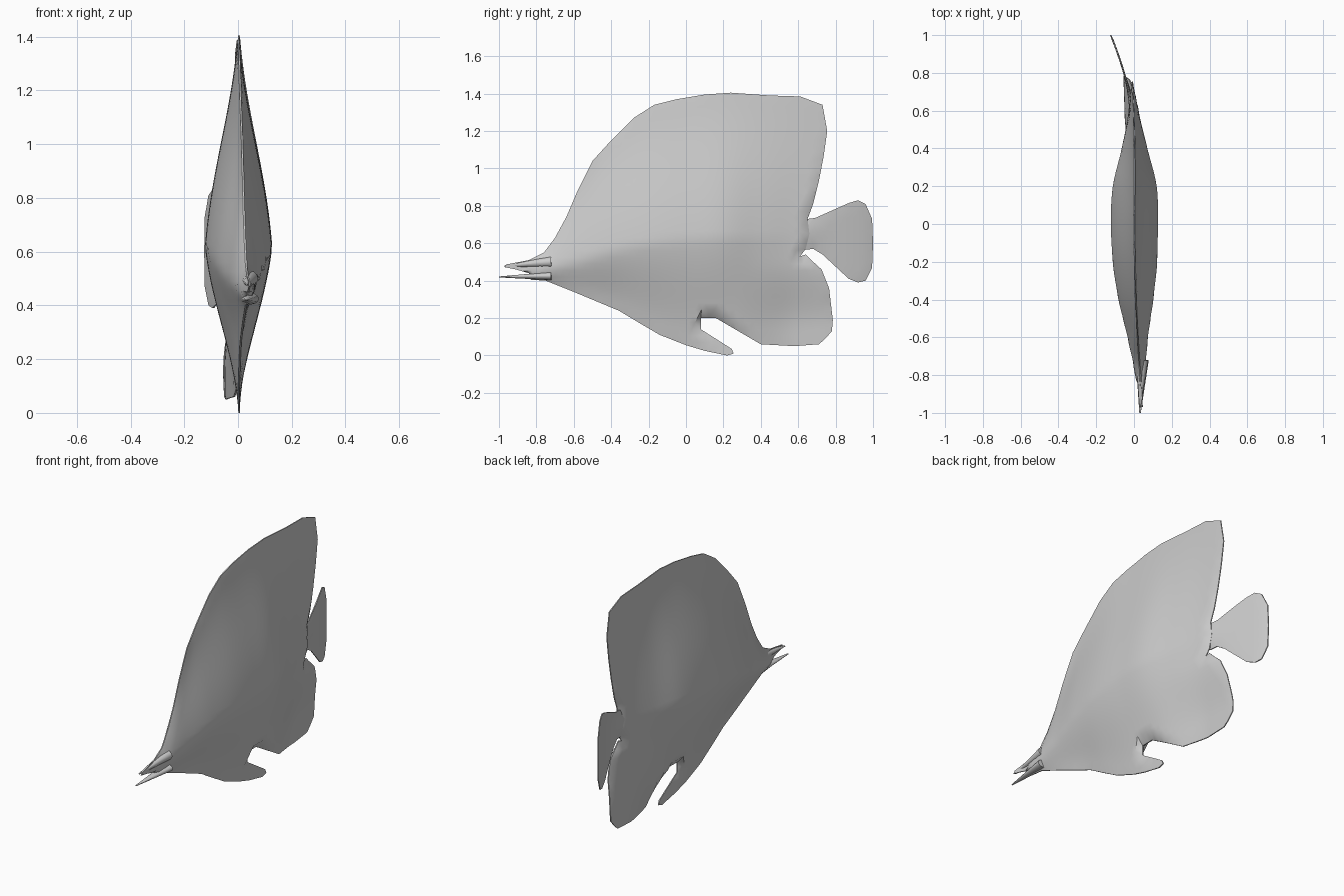
import bpy, bmesh, math
from mathutils import Vector, geometry

cube = bpy.data.objects.get("Cube")
if cube:
    bpy.data.objects.remove(cube)

grey = bpy.data.materials.new("plain grey")
grey.use_nodes = True
colour = (0.6, 0.6, 0.6, 1)
grey.diffuse_color = colour
grey.node_tree.nodes["Principled BSDF"].inputs["Base Color"].default_value = colour

RIM = 0.003   # half thickness of every fin edge
STEP = 0.035  # spacing of the surface points

# Side profile of the body with its back, belly and rear lower fins
BODY = [(-.97, .472), (-.91, .46), (-.84, .44), (-.83, .405), (-.75, .40),
        (-.6, .34), (-.36, .24), (-.26, .18), (-.14, .11), (0, .055),
        (.1, .025), (.22, 0), (.255, .01), (.245, .035), (.08, .14),
        (.08, .2), (.16, .2), (.4, .06), (.58, .05), (.71, .06),
        (.74, .085), (.78, .13), (.785, .19), (.765, .36), (.725, .46),
        (.67, .51), (.64, .54), (.61, .53), (.64, .57), (.66, .65),
        (.65, .73), (.68, .81), (.71, .93), (.735, 1.06), (.755, 1.2),
        (.73, 1.34), (.61, 1.385), (.45, 1.39), (.24, 1.405), (.1, 1.395),
        (-.05, 1.37), (-.17, 1.34), (-.28, 1.27), (-.4, 1.15), (-.5, 1.04),
        (-.58, .88), (-.64, .74), (-.7, .63), (-.76, .55), (-.84, .51), (-.96, .487)]

TAIL = [(.56, .6), (.64, .565), (.68, .57), (.73, .54), (.87, .41), (.92, .39),
        (.96, .4), (.995, .47), (1, .6), (.995, .73), (.96, .81), (.92, .83),
        (.87, .815), (.69, .735), (.65, .73), (.57, .7)]

# Cross-sections along the body: y, half width, lower, widest and upper height, bend
SECTIONS = [(-1, .01, .4, .45, .5, .045), (-.8, .025, .4, .45, .53, .033),
            (-.6, .052, .33, .5, .86, .02), (-.4, .09, .25, .56, 1.17, .01),
            (-.2, .115, .13, .6, 1.34, .005), (0, .122, .04, .62, 1.4, .002),
            (.2, .113, .03, .63, 1.41, .004), (.4, .065, .03, .63, 1.41, .003),
            (.6, .024, .03, .64, 1.4, -.002), (.8, .01, .03, .64, 1.4, -.01)]


def smooth(t):
    t = min(max(t, 0), 1)
    return t * t * (3 - 2 * t)


def section(y):
    """Smoothly interpolated cross-section at y."""
    i = max(j for j in range(len(SECTIONS) - 1) if j == 0 or SECTIONS[j][0] <= y)
    p0, p1, p2, p3 = (SECTIONS[min(max(i + k, 0), len(SECTIONS) - 1)] for k in (-1, 0, 1, 2))
    t = (y - p1[0]) / (p2[0] - p1[0])
    return [b + t * (c - a + t * (2 * a - 5 * b + 4 * c - d + t * (3 * (b - c) + d - a))) / 2
            for a, b, c, d in zip(p0, p1, p2, p3)]


def body_shape(y, z):
    """Centre x and half thickness of the body."""
    _, half, low, mid, high, bend = section(y)
    u = min(abs(z - mid) / ((high - mid) if z > mid else (mid - low)), 1)
    taper = ((1 - u) + (1 + math.cos(math.pi * u)) / 2) / 2
    bend -= 0.042 * smooth((.5 - z) / .35) * smooth((y - .25) / .35)
    return bend, half * taper


def tail_shape(y, z):
    """Centre x and half thickness of the tail, swung to the right."""
    t = max(y - .62, 0)
    root = smooth((.8 - y) / .25) * max(1 - abs(z - .65) / .1, 0)
    return -.008 - .2 * t - .27 * t * t, .002 + .018 * root


def inside(p, loop):
    hit = False
    for a, b in zip(loop, loop[1:] + loop[:1]):
        if (a.y > p.y) != (b.y > p.y) and p.x < a.x + (p.y - a.y) / (b.y - a.y) * (b.x - a.x):
            hit = not hit
    return hit


def edge_distance(p, loop):
    best = 9
    for a, b in zip(loop, loop[1:] + loop[:1]):
        d = b - a
        t = min(max((p - a).dot(d) / d.length_squared, 0), 1)
        best = min(best, (p - a - d * t).length)
    return best


def finish(obj):
    obj.data.materials.append(grey)
    bpy.ops.object.select_all(action="DESELECT")
    obj.select_set(True)
    bpy.context.view_layer.objects.active = obj
    bpy.ops.object.shade_smooth_by_angle(angle=math.radians(45))


def inflated(name, profile, shape):
    """Fill a side profile with points and swell it to both sides."""
    corners = [Vector(p) for p in profile]
    loop = []
    for a, b in zip(corners, corners[1:] + corners[:1]):
        n = max(1, round((b - a).length / STEP))
        loop += [a.lerp(b, k / n) for k in range(n)]
    points = list(loop)
    rows = round(1.5 / STEP)
    for j in range(rows):
        for i in range(round(2.1 / STEP)):
            p = Vector((-1.02 + (i + .5 * (j % 2)) * STEP, j * STEP))
            if inside(p, corners) and edge_distance(p, corners) > STEP * .45:
                points.append(p)
    flat, _, tris, *_ = geometry.delaunay_2d_cdt(points, [], [list(range(len(loop)))], 1, 1e-5)

    directed = {(t[k], t[(k + 1) % 3]) for t in tris for k in range(3)}
    border = [(a, b) for a, b in directed if (b, a) not in directed]
    rim = {v for e in border for v in e}
    bm = bmesh.new()
    left, right = [], []
    for i, p in enumerate(flat):
        centre, half = shape(p.x, p.y)
        half = RIM if i in rim else RIM + half
        left.append(bm.verts.new((centre + half, p.x, p.y)))
        right.append(bm.verts.new((centre - half, p.x, p.y)))
    for t in tris:
        bm.faces.new([left[i] for i in t])
        bm.faces.new([right[i] for i in reversed(t)])
    for a, b in border:
        bm.faces.new((left[b], left[a], right[a], right[b]))
    loose = [v for v in bm.verts if not v.link_faces]
    bmesh.ops.delete(bm, geom=loose, context="VERTS")
    bmesh.ops.recalc_face_normals(bm, faces=bm.faces)
    mesh = bpy.data.meshes.new(name)
    bm.to_mesh(mesh)
    bm.free()
    obj = bpy.data.objects.new(name, mesh)
    bpy.context.collection.objects.link(obj)
    finish(obj)


def jaw(name, root, tip, width, height):
    """Flattened cone pointing forward from root to tip."""
    axis = Vector(tip) - Vector(root)
    bpy.ops.mesh.primitive_cone_add(vertices=12, radius1=1, radius2=.12, depth=axis.length,
                                    location=(Vector(root) + Vector(tip)) / 2)
    obj = bpy.context.object
    obj.name = name
    obj.scale = (width, height, 1)
    obj.rotation_euler = (math.atan2(-axis.y, axis.z), 0, -axis.x / axis.y * -1)
    finish(obj)


inflated("body", BODY, body_shape)
inflated("tail_fin", TAIL, tail_shape)
jaw("lower_jaw", (.032, -.72, .425), (.044, -1, .42), .034, .022)
jaw("upper_jaw", (.032, -.72, .5), (.043, -.97, .478), .032, .03)
